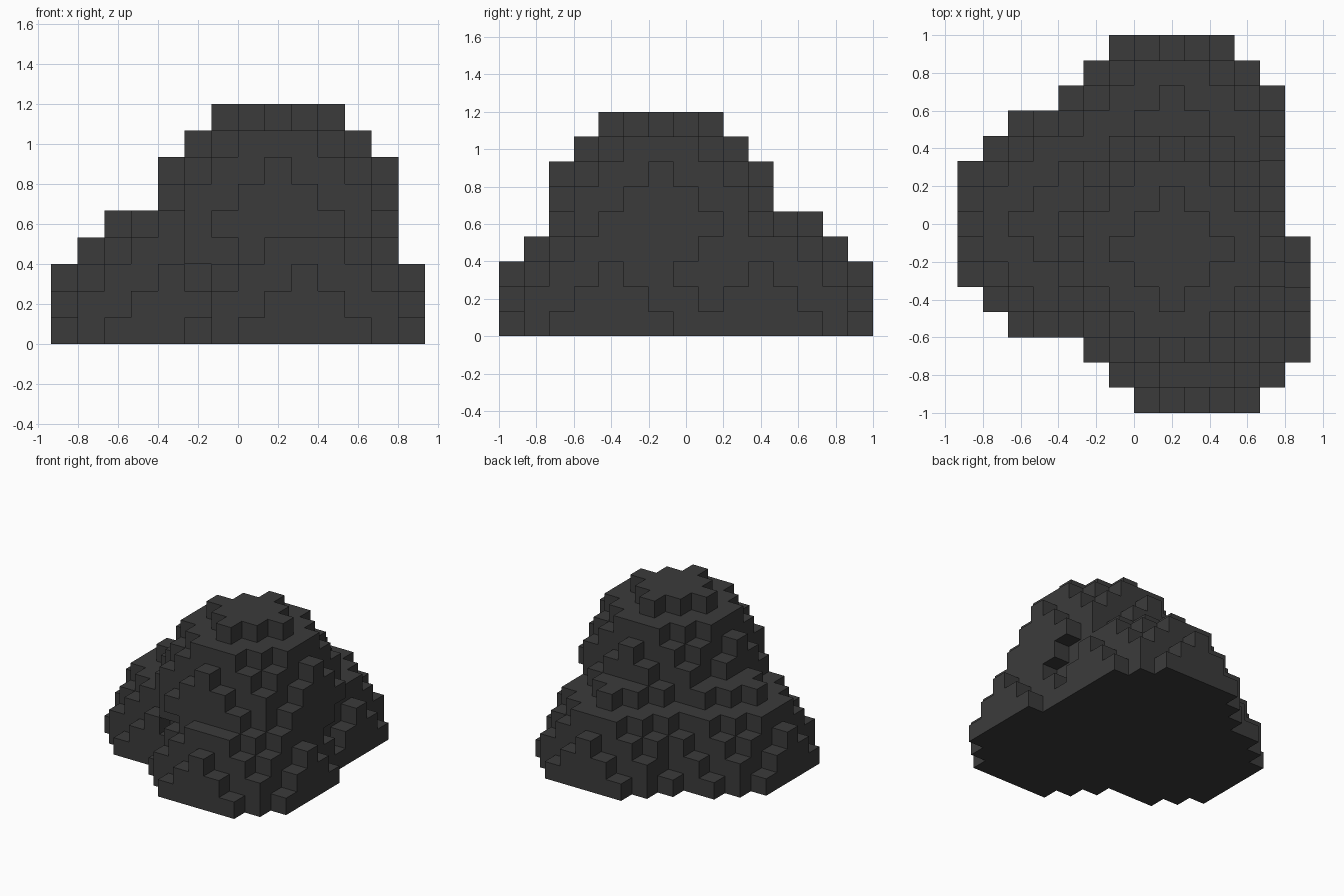
import bpy
import bmesh
from mathutils import Vector

cube = bpy.data.objects.get("Cube")
if cube:
    bpy.data.objects.remove(cube, do_unlink=True)

CELL = 2 / 15          # edge of one block
RADIUS = 4.5           # boulder radius in blocks

# Boulder centres, in blocks: tall middle one and three sunk halfway in the ground
BOULDERS = [
    (1.5, -1.0, 4.5),   # middle
    (-2.5, 0.0, 0.5),   # right
    (1.5, 3.0, 0.5),    # back
    (2.5, -3.0, 0.5),   # front
]

# Dark stone colour
stone = bpy.data.materials.new("dark_stone")
stone.use_nodes = True
colour = (0.044, 0.044, 0.044, 1)
stone.diffuse_color = colour
bsdf = stone.node_tree.nodes["Principled BSDF"]
bsdf.inputs["Base Color"].default_value = colour
bsdf.inputs["Roughness"].default_value = 0.9


def is_solid(i, j, k):
    """True where block (i, j, k) lies in any boulder above the ground."""
    centre = Vector((i - 6.5, j - 7.0, k + 0.5))
    return k >= 0 and any((centre - Vector(b)).length <= RADIUS for b in BOULDERS)


def add_block_side(bm, corners, block, axis, side):
    """Add one outward-facing square of a block, sharing corner vertices."""
    u, v = (axis + 1) % 3, (axis + 2) % 3
    loop = [(0, 0), (1, 0), (1, 1), (0, 1)]
    verts = []
    for a, b in (loop if side else reversed(loop)):
        p = list(block)
        p[axis] += side
        p[u] += a
        p[v] += b
        key = tuple(p)
        if key not in corners:
            corners[key] = bm.verts.new(((p[0] - 7) * CELL, (p[1] - 7.5) * CELL, p[2] * CELL))
        verts.append(corners[key])
    bm.faces.new(verts)


# Stepped rock pile: only the exposed sides of the blocks
bm = bmesh.new()
corners = {}
for i in range(14):
    for j in range(15):
        for k in range(9):
            if not is_solid(i, j, k):
                continue
            for axis in range(3):
                for side in (0, 1):
                    neighbour = [i, j, k]
                    neighbour[axis] += 2 * side - 1
                    if not is_solid(*neighbour):
                        add_block_side(bm, corners, (i, j, k), axis, side)

# Merge flat neighbouring squares into larger faces
bmesh.ops.dissolve_limit(bm, angle_limit=0.01, verts=bm.verts[:], edges=bm.edges[:])

mesh = bpy.data.meshes.new("rock_pile")
bm.to_mesh(mesh)
bm.free()
mesh.materials.append(stone)
rock = bpy.data.objects.new("rock_pile", mesh)
bpy.context.collection.objects.link(rock)
